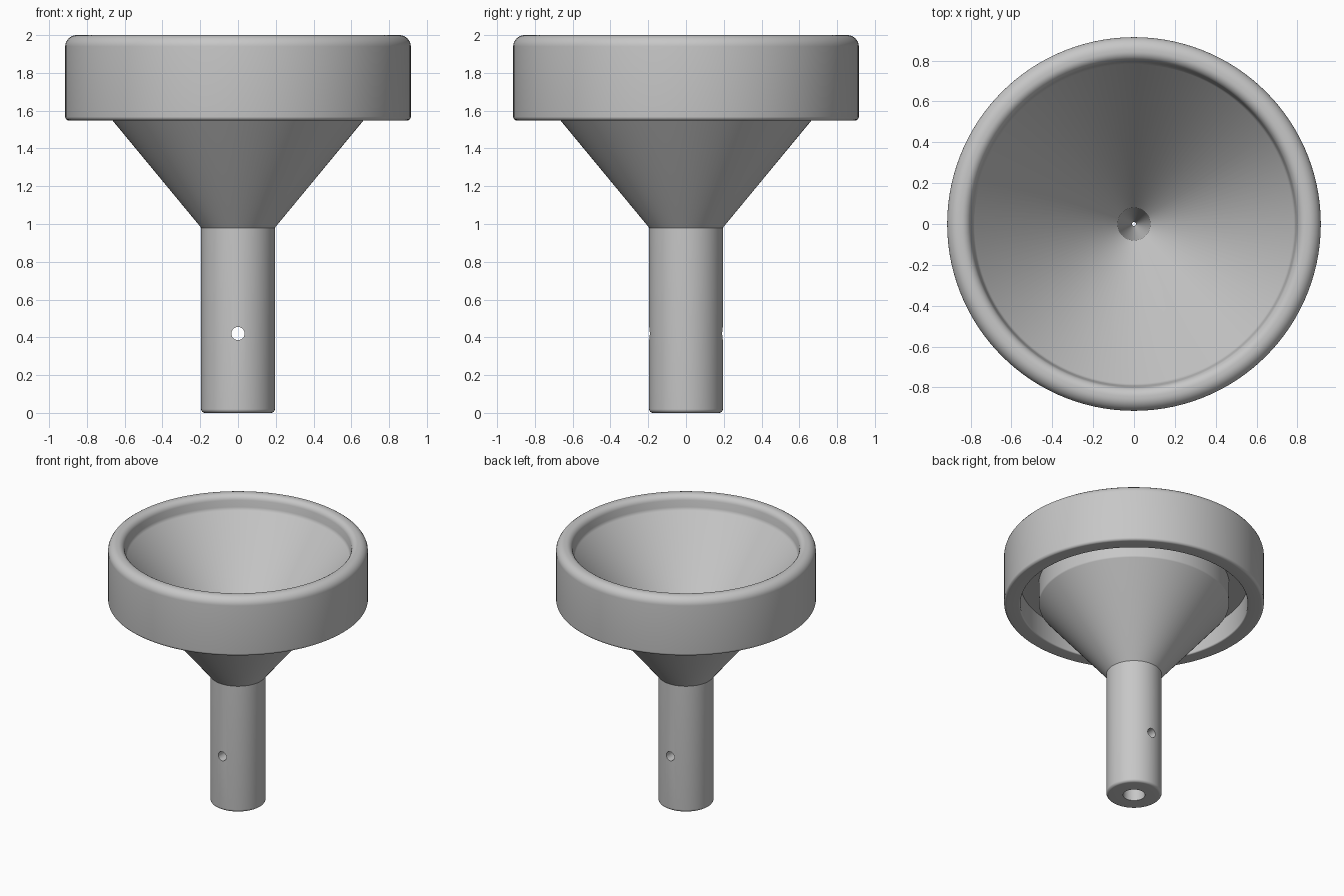
import bpy
import bmesh
import math
from mathutils import Vector

cube = bpy.data.objects.get("Cube")
if cube:
    bpy.data.objects.remove(cube, do_unlink=True)

# Single plain grey material
grey = bpy.data.materials.new("plain_grey")
grey.use_nodes = True
GREY = (0.57, 0.57, 0.57, 1)
grey.diffuse_color = GREY
bsdf = next(n for n in grey.node_tree.nodes if n.type == 'BSDF_PRINCIPLED')
bsdf.inputs["Base Color"].default_value = GREY


def rounded(profile, steps=6):
    """Replace each corner (r, z, size) with a smooth fillet curve."""
    out = []
    for i, (r, z, size) in enumerate(profile):
        p = Vector((r, z))
        if not size:
            out.append(p)
            continue
        before = Vector(profile[i - 1][:2])
        after = Vector(profile[(i + 1) % len(profile)][:2])
        u, v = (before - p).normalized(), (after - p).normalized()
        half = u.angle(v) / 2
        mid = (u + v).normalized()
        reach = size / math.tan(half)
        centre = p + mid * (size / math.sin(half))
        a, b = p + u * reach - centre, p + v * reach - centre
        for k in range(steps + 1):
            out.append(centre + a.lerp(b, k / steps).normalized() * size)
    return out


def lathe(name, profile, segments=120):
    """Revolve a closed profile around the z axis."""
    bm = bmesh.new()
    rings = []
    for s in range(segments):
        t = math.tau * s / segments
        rings.append([bm.verts.new((p.x * math.cos(t), p.x * math.sin(t), p.y))
                      for p in profile])
    n = len(profile)
    for s in range(segments):
        a, b = rings[s], rings[(s + 1) % segments]
        for i in range(n):
            j = (i + 1) % n
            bm.faces.new((a[i], b[i], b[j], a[j]))
    bmesh.ops.recalc_face_normals(bm, faces=bm.faces)
    mesh = bpy.data.meshes.new(name)
    bm.to_mesh(mesh)
    bm.free()
    mesh.materials.append(grey)
    obj = bpy.data.objects.new(name, mesh)
    bpy.context.collection.objects.link(obj)
    return obj


# Funnel section: corner radius, height, fillet size
section = [
    # stem and outer cone
    (0.077, 0, 0), (0.195, 0, 0.02), (0.195, 0.98, 0), (0.67, 1.555, 0.02),
    # recess under the rim
    (0.67, 1.72, 0), (0.80, 1.72, 0),
    # skirt and rounded rim
    (0.80, 1.548, 0.01), (0.915, 1.548, 0.02), (0.915, 2.0, 0.06),
    (0.805, 2.0, 0.045), (0.79, 1.9, 0.05),
    # inner cone, tapered throat and lower bore
    (0.08, 1.04, 0), (0.01, 0.54, 0), (0.077, 0.5, 0),
]
funnel = lathe("funnel", rounded(section))

# Cross hole drilled front to back through the stem
bpy.ops.mesh.primitive_cylinder_add(vertices=32, radius=0.035, depth=0.6,
                                    location=(0, 0, 0.42),
                                    rotation=(math.pi / 2, 0, 0))
drill = bpy.context.object
drill.name = "cross_hole_cutter"
drill.data.materials.append(grey)

bpy.ops.object.select_all(action='DESELECT')
bpy.context.view_layer.objects.active = funnel
funnel.select_set(True)
cut = funnel.modifiers.new("cross_hole", 'BOOLEAN')
cut.operation = 'DIFFERENCE'
cut.solver = 'EXACT'
cut.object = drill
bpy.ops.object.modifier_apply(modifier=cut.name)
bpy.data.objects.remove(drill, do_unlink=True)
bpy.ops.object.shade_smooth_by_angle(angle=math.radians(28))
